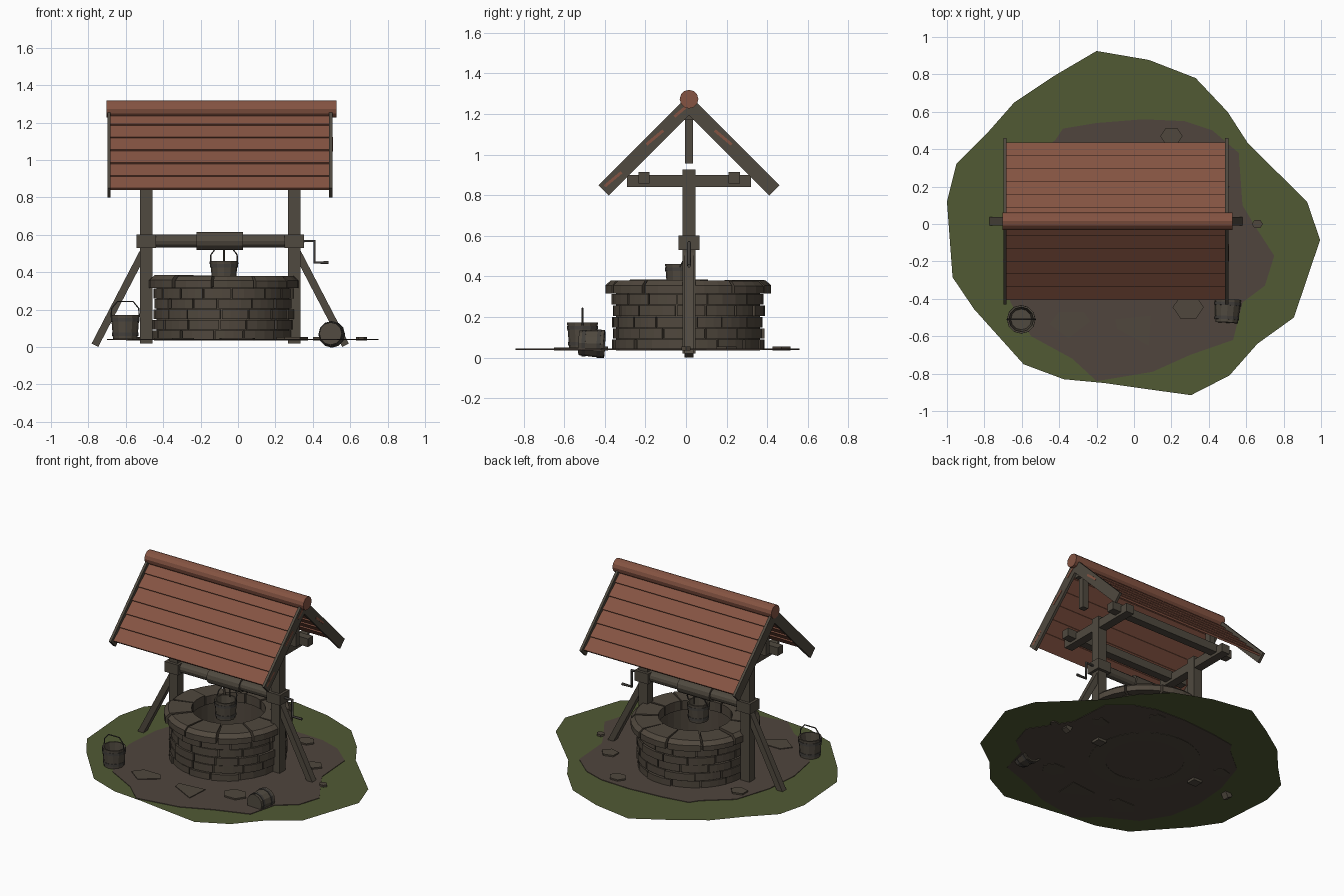
import bpy, bmesh, math, random
from mathutils import Matrix, Vector

if "Cube" in bpy.data.objects:
    bpy.data.objects.remove(bpy.data.objects["Cube"])
random.seed(4)
C = math.sqrt(0.5)
YC = 0.015          # y of the frame's centre plane


def mat(name, rgb):
    m = bpy.data.materials.new(name)
    m.diffuse_color = (*rgb, 1)
    m.use_nodes = True
    m.node_tree.nodes["Principled BSDF"].inputs["Base Color"].default_value = m.diffuse_color
    return m


WOOD = mat("weathered wood", (0.080, 0.067, 0.050))
STONE = mat("brown stone", (0.080, 0.064, 0.047))
ROOF = mat("red roof boards", (0.235, 0.088, 0.055))
GRASS = mat("grass green", (0.082, 0.102, 0.034))
DIRT = mat("dirt brown", (0.080, 0.060, 0.047))
IRON = mat("dark iron", (0.055, 0.050, 0.044))


def finish(name, bm, m):
    bmesh.ops.recalc_face_normals(bm, faces=bm.faces[:])
    me = bpy.data.meshes.new(name)
    bm.to_mesh(me)
    bm.free()
    me.materials.append(m)
    ob = bpy.data.objects.new(name, me)
    bpy.context.collection.objects.link(ob)
    return ob


def box(name, m, lo, hi, rot=0.0, axis='X'):
    """Box from corner lo to corner hi, turned about its own centre."""
    lo, hi = Vector(lo), Vector(hi)
    bm = bmesh.new()
    M = Matrix.Translation((lo + hi) / 2) @ Matrix.Rotation(rot, 4, axis)
    bmesh.ops.create_cube(bm, size=1, matrix=M @ Matrix.Diagonal((*(hi - lo), 1)))
    return finish(name, bm, m)


def lathe(name, m, profile, n, M, closed=True):
    """Spin an (r, z) profile about local z."""
    bm = bmesh.new()
    rings = [[bm.verts.new(M @ Vector((r * math.cos(2 * math.pi * i / n),
              r * math.sin(2 * math.pi * i / n), z))) for i in range(n)] for r, z in profile]
    k = len(rings)
    for a in range(k if closed else k - 1):
        A, B = rings[a], rings[(a + 1) % k]
        for i in range(n):
            j = (i + 1) % n
            bm.faces.new((A[i], A[j], B[j], B[i]))
    if not closed:
        bm.faces.new(rings[0])
        bm.faces.new(rings[-1])
    return finish(name, bm, m)


def rod(name, m, pts, r):
    cu = bpy.data.curves.new(name, 'CURVE')
    cu.dimensions = '3D'
    cu.bevel_depth, cu.bevel_resolution, cu.use_fill_caps = r, 1, True
    sp = cu.splines.new('POLY')
    sp.points.add(len(pts) - 1)
    for p, q in zip(sp.points, pts):
        p.co = (*q, 1)
    cu.materials.append(m)
    ob = bpy.data.objects.new(name, cu)
    bpy.context.collection.objects.link(ob)


def plate(name, m, pts, z0, z1):
    """Flat outline, extruded when z1 is above z0."""
    bm = bmesh.new()
    f = bm.faces.new([bm.verts.new((x, y, z0)) for x, y in pts])
    if z1 > z0:
        ext = bmesh.ops.extrude_face_region(bm, geom=[f], use_keep_orig=True)
        for v in ext['geom']:
            if isinstance(v, bmesh.types.BMVert):
                v.co.z = z1
    return finish(name, bm, m)


def wedge(bm, a0, a1, r0, r1, z0, z1, drop=0.0, c=(-0.08, 0.01)):
    """Curved block between two angles; drop lowers the outer top edge."""
    secs = []
    for i in range(4):
        a = a0 + (a1 - a0) * i / 3
        prof = [(r0, z0), (r1, z0), (r1, z1 - drop), (r1 - 0.6 * drop - 0.012, z1), (r0, z1)]
        secs.append([bm.verts.new((c[0] + r * math.cos(a), c[1] + r * math.sin(a), z)) for r, z in prof])
    for A, B in zip(secs, secs[1:]):
        for i in range(5):
            j = (i + 1) % 5
            bm.faces.new((A[i], A[j], B[j], B[i]))
    bm.faces.new(secs[0])
    bm.faces.new(secs[-1])


def bucket(name, M, h=0.13, r=0.076, handle=True, lean=0.0):
    b = r * 0.86
    lathe(name, WOOD, [(0.001, 0), (b, 0), (r, h), (r - 0.01, h), (b - 0.01, 0.015), (0.001, 0.015)], 12, M)
    for t in (0.2, 0.8):
        rr, z = b + (r - b) * t, h * t
        lathe(name + "_hoop", IRON, [(rr - 0.004, z - 0.009), (rr + 0.003, z - 0.009),
              (rr + 0.003, z + 0.009), (rr - 0.004, z + 0.009)], 12, M)
    if handle:
        k = [(-1, -0.015, 0), (-0.95, 0.035, 0.5), (-0.55, 0.072, 0.95), (0.55, 0.072, 0.95),
             (0.95, 0.035, 0.5), (1, -0.015, 0)]
        rod(name + "_handle", IRON, [M @ Vector((x * r, lean * t, h + z)) for x, z, t in k], 0.004)


# ground and worn dirt patch
plate("grass_ground", GRASS, [(-.2, .925), (.08, .877), (.33, .78), (.5, .6), (.61, .43), (.925, .12),
      (.995, -.085), (.855, -.5), (.66, -.64), (.51, -.81), (.305, -.915), (.05, -.88), (-.16, -.85),
      (-.375, -.83), (-.59, -.75), (-.855, -.455), (-.97, -.285), (-1, .12), (-.95, .32), (-.79, .48),
      (-.64, .65), (-.43, .79)], 0.04, 0.04)
plate("dirt_patch", DIRT, [(.27, .55), (.42, .5), (.56, .38), (.58, .1), (.64, 0), (.75, -.17), (.7, -.33),
      (.58, -.42), (.53, -.62), (.3, -.7), (.1, -.79), (-.2, -.84), (-.33, -.72), (-.55, -.6), (-.66, -.42),
      (-.7, -.2), (-.68, .05), (-.6, .3), (-.42, .45), (-.38, .51), (-.2, .54), (.05, .56)], 0.037, 0.044)

# flat paving stones
plate("paving_stone", STONE, [(-.45, -.535), (-.4, -.47), (-.27, -.47), (-.235, -.52), (-.35, -.61)], 0.034, 0.049)
plate("paving_stone", STONE, [(-.1, -.51), (.09, -.49), (.08, -.65), (-.09, -.56)], 0.034, 0.049)
for x, y, r, n in ((.29, -.445, .083, 6), (.66, 0, .03, 6), (.45, .2, .06, 5), (.2, .47, .06, 6), (-.55, .2, .06, 5)):
    plate("paving_stone", STONE, [(x + r * math.cos(2 * math.pi * i / n), y + r * .85 * math.sin(2 * math.pi * i / n))
          for i in range(n)], 0.034, 0.054)

# well wall: mortar core, staggered courses, capstones
lathe("well_core", STONE, [(0.25, 0.035), (0.355, 0.035), (0.355, 0.325), (0.25, 0.325)], 32,
      Matrix.Translation((-0.08, 0.01, 0)))
bm = bmesh.new()
for row in range(5):
    a = row * 0.23
    end = a + 2 * math.pi
    while a < end - 0.01:
        w = random.uniform(0.36, 0.56)
        if end - a - w < 0.3:
            w = end - a
        z = 0.037 + row * 0.056
        wedge(bm, a + 0.012, a + w - 0.012, 0.34, random.uniform(0.364, 0.38), z, z + 0.051)
        a += w
finish("well_wall_stones", bm, STONE)
bm = bmesh.new()
for i in range(11):
    s = 2 * math.pi / 11
    wedge(bm, i * s + 0.018, (i + 1) * s - 0.018, 0.235, random.uniform(0.392, 0.412),
          0.315, random.uniform(0.372, 0.385), 0.025)
finish("well_rim_stones", bm, STONE)

# posts with bearing blocks, braces, tie beams and king posts
for px, s in ((-0.49, -1), (0.30, 1)):
    box("post", WOOD, (px - .034, YC - .032, .02), (px + .034, YC + .032, .926))
    box("bearing_block", WOOD, (px - .052, YC - .052, .53), (px + .052, YC + .052, .602))
    foot, top = Vector((px + s * .275, YC, .01)), Vector((px + s * .01, YC, .52))
    d = top - foot
    mid = (foot + top) / 2
    half = Vector((.02, .022, d.length / 2))
    box("brace", WOOD, mid - half, mid + half, math.atan2(d.x, d.z), 'Y')
    box("tie_beam", WOOD, (px - .03, YC - .305, .84), (px + .03, YC + .305, .90))
    kx = px + s * 0.13
    box("king_post", WOOD, (kx - .022, YC - .02, .955), (kx + .022, YC + .02, 1.22))
for s in (-1, 1):
    y = YC + s * 0.222
    box("purlin", WOOD, (-.585, y - .028, .858), (.395, y + .028, .915))
box("ridge_beam", WOOD, (-.67, YC - .025, 1.17), (.48, YC + .025, 1.23))


# roof: overlapping boards, barge boards, half-round ridge cap
def slope_box(name, m, x0, x1, d0, d1, p, t, s, tilt=0.0):
    d = (d0 + d1) / 2
    c = Vector(((x0 + x1) / 2, YC + s * (d - p) * C, 1.295 - (d + p) * C))
    h = Vector(((x1 - x0) / 2, (d1 - d0) / 2, t / 2))
    return box(name, m, c - h, c + h, -s * (math.pi / 4 - tilt))


for s in (-1, 1):
    for i in range(6):
        d0 = 0.02 + i * 0.097
        slope_box("roof_board", ROOF, -.687 + random.uniform(-.004, .004), .503 + random.uniform(-.004, .004),
                  d0, d0 + 0.108, 0.03, 0.014, s, 0.09)
    for x in (-.69, .495):
        slope_box("barge_board", WOOD, x - .009, x + .009, 0, 0.63, 0.036, 0.072, s)
lathe("ridge_cap", ROOF, [(0.046, 0), (0.046, 1.23)], 12, Matrix.Translation((-.703, YC, 1.273))
      @ Matrix.Rotation(math.pi / 2, 4, 'Y'), closed=False)

# windlass and crank
TX = Matrix.Rotation(math.pi / 2, 4, 'Y')
lathe("windlass_roller", WOOD, [(.035, 0), (.035, .80)], 12, Matrix.Translation((-.495, YC, .567)) @ TX, False)
lathe("rope_drum", WOOD, [(.048, 0), (.048, .25)], 12, Matrix.Translation((-.222, YC, .567)) @ TX, False)
rod("crank", IRON, [(.30, YC, .567), (.41, YC, .567), (.41, YC, .452), (.485, YC, .452)], 0.009)

# buckets: hanging, standing, lying
rod("rope", WOOD, [(-.075, YC, .54), (-.075, YC, .46)], 0.005)
bucket("hanging_bucket", Matrix.Translation((-.075, -.03, .335)), h=.125, r=.073, lean=.05)
bucket("standing_bucket", Matrix.Translation((-.603, -.51, .042)))
bucket("lying_bucket", Matrix.Translation((.495, -.527, .072)) @ Matrix.Rotation(-math.pi / 2 - .04, 4, 'X')
       @ Matrix.Rotation(.06, 4, 'Y'), h=.125, r=.07, handle=False)
